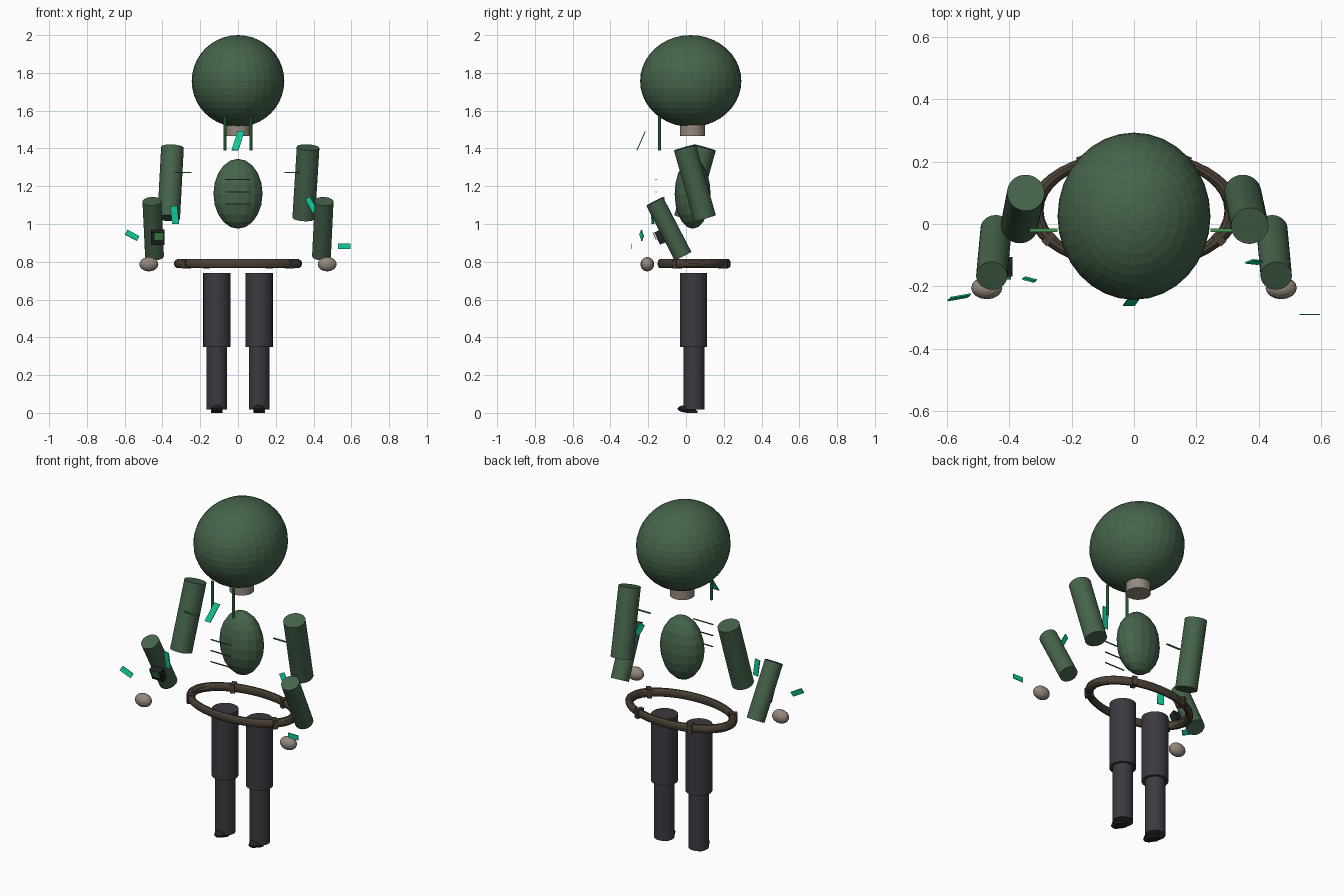
import bpy, math
from mathutils import Vector, Matrix

if "Cube" in bpy.data.objects:
    bpy.data.objects.remove(bpy.data.objects["Cube"])

PALETTE = {
    "cloth": (0.06, 0.125, 0.07, 1),
    "skin": (0.30, 0.25, 0.21, 1),
    "trousers": (0.045, 0.042, 0.052, 1),
    "leather": (0.07, 0.052, 0.036, 1),
    "cord": (0.06, 0.30, 0.09, 1),
    "dark": (0.015, 0.017, 0.02, 1),
    "teal": (0.005, 0.60, 0.32, 1),
}
mats = {}
for key, col in PALETTE.items():
    mats[key] = bpy.data.materials.new(key)
    mats[key].diffuse_color = col


def finish(name, mat):
    ob = bpy.context.object
    ob.name = name
    ob.data.materials.append(mats[mat])
    return ob


def ellipsoid(name, mat, centre, radii, seg=32, rings=16):
    bpy.ops.mesh.primitive_uv_sphere_add(segments=seg, ring_count=rings, radius=1, location=centre)
    ob = finish(name, mat)
    ob.scale = radii
    return ob


def rod(name, mat, a, b, r, seg=32):
    a, b = Vector(a), Vector(b)
    d = b - a
    bpy.ops.mesh.primitive_cylinder_add(vertices=seg, radius=r, depth=d.length, location=(a + b) / 2)
    ob = finish(name, mat)
    ob.rotation_euler = d.to_track_quat('Z', 'Y').to_euler()
    return ob


def box(name, mat, centre, size, rot=(0, 0, 0), shear=0.0):
    bpy.ops.mesh.primitive_cube_add(size=1, location=centre)
    ob = finish(name, mat)
    # shape the mesh itself so the plates can be slanted
    for v in ob.data.vertices:
        v.co = Vector((v.co.x * size[0] + v.co.z * shear, v.co.y * size[1], v.co.z * size[2]))
    ob.rotation_euler = [math.radians(r) for r in rot]
    return ob


# head, neck and torso
ellipsoid("hood", "cloth", (0, 0.025, 1.757), (0.245, 0.268, 0.243), 32, 20)
rod("neck", "skin", (0, 0.035, 1.467), (0, 0.035, 1.60), 0.066)
ellipsoid("torso", "cloth", (0, 0.035, 1.16), (0.13, 0.095, 0.185), 16, 10)

# thin seams floating in front of the chest
for i, z in enumerate((1.235, 1.17, 1.105)):
    box(f"chest_seam_{i}", "cloth", (0, -0.16, z), (0.13, 0.005, 0.005))

# belt ring and its loops
bpy.ops.mesh.primitive_torus_add(major_segments=40, minor_segments=10, major_radius=0.315,
                                 minor_radius=0.025, location=(0, 0.043, 0.79))
belt = finish("belt", "leather")
belt.scale = (1, 0.57, 1)
for i, deg in enumerate((-30, 58, 122, 210)):
    t = math.radians(deg)
    x, y = 0.315 * math.cos(t), 0.18 * math.sin(t)
    tangent = math.degrees(math.atan2(0.18 * math.cos(t), -0.315 * math.sin(t)))
    box(f"belt_loop_{i}", "leather", (x, 0.043 + y, 0.79), (0.025, 0.045, 0.052), (0, 0, tangent))

# parts repeated on both sides
for side, s in (("left", -1), ("right", 1)):
    rod(f"hood_cord_{side}", "cord", (s * 0.068, -0.14, 1.39), (s * 0.068, -0.14, 1.57), 0.008, 10)
    rod(f"upper_leg_{side}", "trousers", (s * 0.112, 0.04, 0.35), (s * 0.112, 0.04, 0.74), 0.072)
    rod(f"lower_leg_{side}", "trousers", (s * 0.112, 0.042, 0.018), (s * 0.112, 0.042, 0.36), 0.055)
    ellipsoid(f"shoe_{side}", "dark", (s * 0.112, 0.005, 0.022), (0.032, 0.05, 0.02), 12, 8)
    rod(f"shoe_sole_{side}", "dark", (s * 0.112, 0.03, 0.0), (s * 0.112, 0.03, 0.012), 0.03, 12)
    rod(f"forearm_{side}", "cloth", (s * 0.442, -0.016, 0.83), (s * 0.456, -0.166, 1.12), 0.05)
    ellipsoid(f"hand_{side}", "skin", (s * 0.472, -0.205, 0.787), (0.05, 0.036, 0.038), 16, 10)
    box(f"shoulder_seam_{side}", "cord", (s * 0.29, -0.02, 1.272), (0.09, 0.01, 0.005))

# upper arms swing in opposite directions
rod("upper_arm_left", "cloth", (-0.367, -0.004, 1.031), (-0.347, 0.10, 1.405), 0.06)
rod("upper_arm_right", "cloth", (0.348, 0.10, 1.031), (0.371, -0.006, 1.405), 0.06)

# wrist device
box("wrist_device", "dark", (-0.425, -0.137, 0.93), (0.072, 0.035, 0.072), (25, 0, 0))
box("wrist_screen", "cord", (-0.42, -0.166, 0.935), (0.052, 0.004, 0.045), (25, 0, 0))

# floating shards: centre, size, rotation, slant
shards = [
    ((0, -0.238, 1.44), (0.037, 0.005, 0.11), (-24, 0, 0), 0.032),
    ((-0.335, -0.178, 1.048), (0.038, 0.005, 0.095), (5, 0, -15), -0.008),
    ((-0.56, -0.235, 0.94), (0.072, 0.005, 0.03), (-15, 28, 10), 0.0),
    ((0.388, -0.122, 1.10), (0.03, 0.005, 0.085), (-12, -25, 20), 0.0),
    ((0.563, -0.29, 0.882), (0.066, 0.004, 0.028), (0, 0, 0), 0.0),
]
for i, (c, size, rot, shear) in enumerate(shards):
    box(f"shard_{i}", "teal", c, size, rot, shear)

for m in bpy.data.materials:
    if m.users and not m.is_grease_pencil:
        m.use_nodes = True
        m.node_tree.nodes["Principled BSDF"].inputs["Base Color"].default_value = m.diffuse_color
